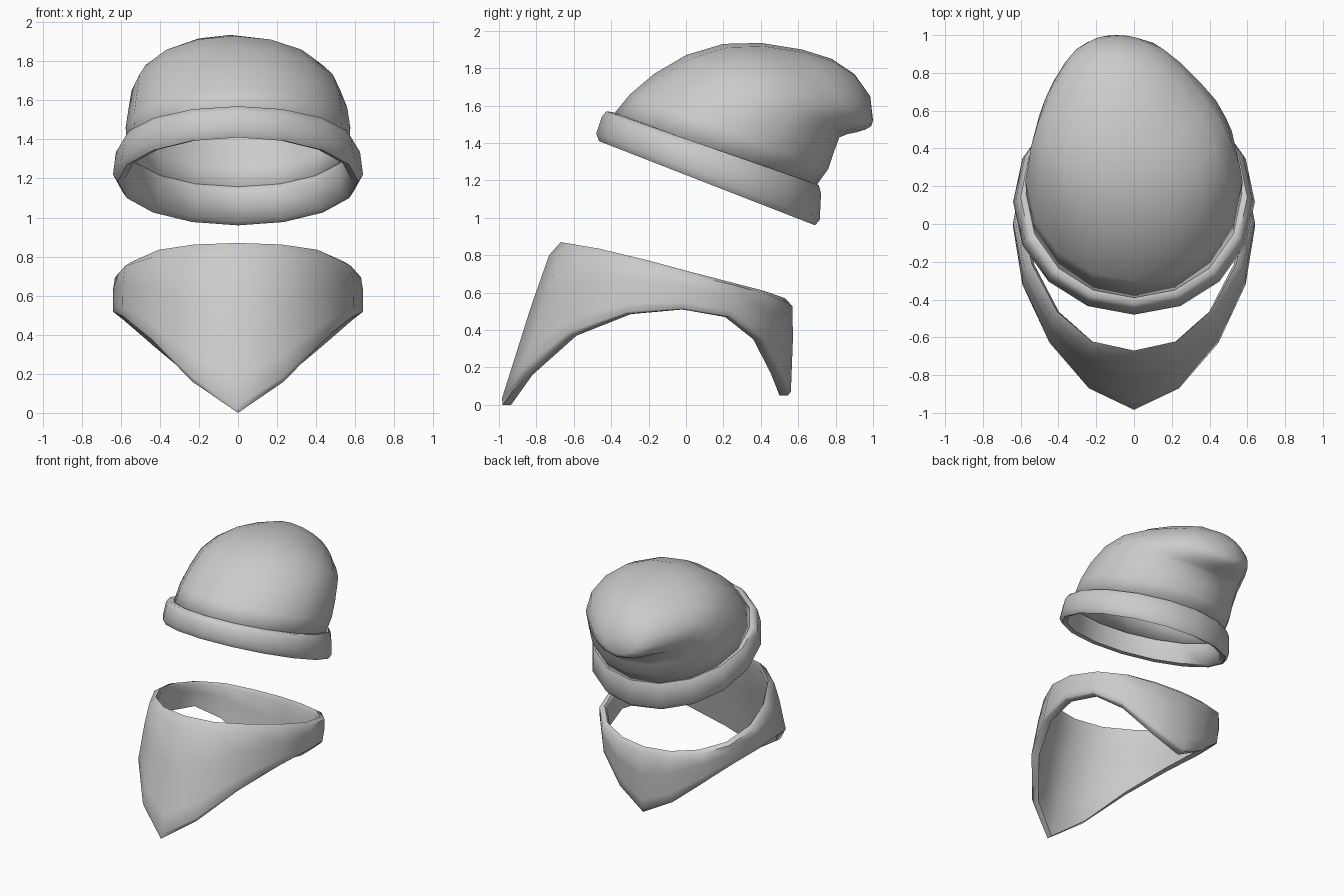
import bpy, bmesh, math

if "Cube" in bpy.data.objects:
    bpy.data.objects.remove(bpy.data.objects["Cube"])

N = 16


def ring(front, back, w, cx=0.0):
    """Tilted ellipse through a front and a back (y, z) point, half-width w."""
    pts = []
    for i in range(N):
        a = 2 * math.pi * i / N
        k = (1 - math.cos(a)) / 2
        pts.append((cx + w * math.sin(a),
                    front[0] + (back[0] - front[0]) * k,
                    front[1] + (back[1] - front[1]) * k))
    return pts


def loft(name, rings, closed=False, tip=None, shell=0.0, angle=60):
    bm = bmesh.new()
    rows = [[bm.verts.new(p) for p in r] for r in rings]
    pairs = list(zip(rows, rows[1:]))
    if closed:
        pairs.append((rows[-1], rows[0]))
    for a, b in pairs:
        for i in range(N):
            j = (i + 1) % N
            bm.faces.new((a[i], a[j], b[j], b[i]))
    if tip:
        t = bm.verts.new(tip)
        for i in range(N):
            bm.faces.new((rows[-1][i], rows[-1][(i + 1) % N], t))
    bmesh.ops.recalc_face_normals(bm, faces=bm.faces)
    me = bpy.data.meshes.new(name)
    bm.to_mesh(me)
    bm.free()
    ob = bpy.data.objects.new(name, me)
    bpy.context.collection.objects.link(ob)
    if shell:
        m = ob.modifiers.new("Shell", 'SOLIDIFY')
        m.thickness = shell
        m.offset = -1
    bpy.ops.object.select_all(action='DESELECT')
    ob.select_set(True)
    bpy.context.view_layer.objects.active = ob
    bpy.ops.object.shade_smooth_by_angle(angle=math.radians(angle))
    return ob


# Slouchy knitted crown, sagging towards the back
loft("hat_crown", [ring(*r) for r in [
    ((-0.39, 1.55), (0.68, 1.15), 0.57),
    ((-0.30, 1.66), (0.76, 1.26), 0.575),
    ((-0.17, 1.77), (0.79, 1.35), 0.56),
    ((0.00, 1.87), (0.82, 1.43), 0.535, -0.01),
    ((0.20, 1.93), (0.86, 1.447), 0.49, -0.02),
    ((0.40, 1.935), (0.91, 1.457), 0.42, -0.04),
    ((0.62, 1.90), (0.96, 1.472), 0.33, -0.06),
    ((0.78, 1.85), (0.99, 1.49), 0.25, -0.075),
    ((0.90, 1.77), (1.00, 1.52), 0.15, -0.09),
]], tip=(-0.1, 0.985, 1.65), shell=0.015)

# Folded brim
loft("hat_brim", [ring(*r) for r in [
    ((-0.39, 1.565), (0.68, 1.17), 0.565),
    ((-0.425, 1.57), (0.71, 1.175), 0.60),
    ((-0.45, 1.54), (0.722, 1.13), 0.625),
    ((-0.48, 1.45), (0.715, 0.99), 0.64),
    ((-0.465, 1.41), (0.69, 0.96), 0.615),
    ((-0.43, 1.41), (0.655, 0.985), 0.58),
    ((-0.385, 1.52), (0.64, 1.12), 0.56),
]], closed=True)

# Neckerchief: half outlines from front centre to back centre
top = [(0, -.69, .87), (.23, -.64, .862), (.42, -.48, .835), (.56, -.22, .775),
       (.61, .03, .71), (.56, .27, .65), (.42, .43, .61), (.22, .52, .58), (0, .55, .57)]
low = [(0, -.965, 0), (.23, -.85, .16), (.43, -.61, .37), (.565, -.31, .485),
       (.61, -.02, .51), (.56, .22, .47), (.43, .38, .35), (.22, .48, .17), (0, .53, .05)]


def full(half):
    return half + [(-x, y, z) for x, y, z in reversed(half[1:-1])]


# Cross-section of the cloth: position down the height, offset outwards
section = [(0, -.02), (.08, .02), (.4, .03), (.8, .03), (.96, .03), (1, .015),
           (1, -.03), (.8, -.03), (.4, -.025), (.08, -.035)]
rows = []
for t, off in section:
    row = []
    for a, b in zip(full(top), full(low)):
        x, y, z = (p + (q - p) * t for p, q in zip(a, b))
        d = math.hypot(x, y)
        row.append((x + off * x / d, y + off * y / d, z))
    rows.append(row)
loft("neckerchief", rows, closed=True)
